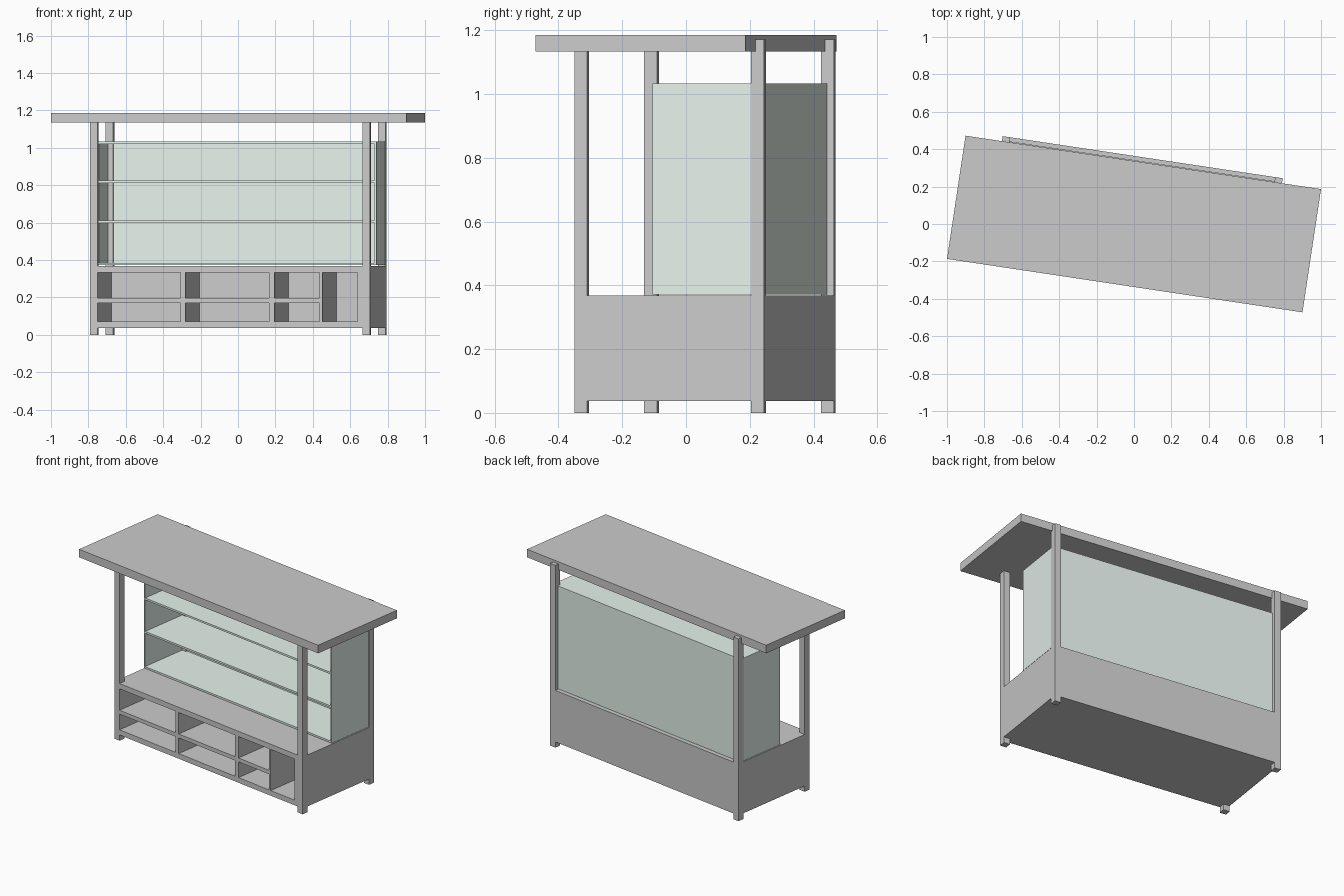
import bpy, bmesh, math
from mathutils import Matrix, Vector

if "Cube" in bpy.data.objects:
    bpy.data.objects.remove(bpy.data.objects["Cube"])

ROT = Matrix.Rotation(math.radians(-8.55), 4, 'Z')   # whole stall is turned on its axis
L, R, F, B = -0.764, 0.75, -0.2416, 0.36             # footprint of the base
P = 0.041                                            # post thickness

glass = bpy.data.materials.new("pale_glass")
glass.diffuse_color = (0.80, 0.90, 0.85, 1)
glass.use_nodes = True
glass.node_tree.nodes["Principled BSDF"].inputs["Base Color"].default_value = glass.diffuse_color


def boxes(name, spans, mat=None):
    """One object made of boxes given as (x0, x1, y0, y1, z0, z1)."""
    bm = bmesh.new()
    for x0, x1, y0, y1, z0, z1 in spans:
        size = Matrix.Diagonal((x1 - x0, y1 - y0, z1 - z0, 1))
        mid = Vector(((x0 + x1) / 2, (y0 + y1) / 2, (z0 + z1) / 2))
        bmesh.ops.create_cube(bm, size=1, matrix=ROT @ Matrix.Translation(mid) @ size)
    me = bpy.data.meshes.new(name)
    bm.to_mesh(me)
    bm.free()
    ob = bpy.data.objects.new(name, me)
    bpy.context.collection.objects.link(ob)
    if mat:
        me.materials.append(mat)
    return ob


# Counter base with storage openings cut into the front
base = boxes("counter_base", [(L, R, F, B, 0.037, 0.368)])
back = F + 0.5
rows = [(0.07, 0.171), (0.196, 0.334)]
columns = [(L + P, -0.2745), (-0.2475, 0.204), (0.2335, 0.477)]
holes = [(a, b, F - 0.1, back, z0, z1) for a, b in columns for z0, z1 in rows]
holes.append((0.493, 0.6825, F - 0.1, back, 0.07, 0.334))
cutter = boxes("opening_cutter", holes)
cutter.hide_render = True
mod = base.modifiers.new("openings", 'BOOLEAN')
mod.operation = 'DIFFERENCE'
mod.solver = 'EXACT'
mod.object = cutter
bpy.context.view_layer.objects.active = base
bpy.ops.object.modifier_apply(modifier=mod.name)
bpy.data.objects.remove(cutter)

# Corner posts: legs below the base, uprights above; back pair rises past the roof underside
for side, x in (("left", L), ("right", R - P)):
    for end, y, top in (("front", F, 1.135), ("back", B - P, 1.172)):
        boxes(f"{end}_{side}_post", [(x, x + P, y, y + P, 0, 0.037),
                                     (x, x + P, y, y + P, 0.368, top)])

# Roof slab
boxes("roof", [(-0.961, 0.961, -0.333, 0.333, 1.134, 1.186)])

# Display case, open at the front
cl, cr, cf, cb, cz0, cz1, t = L + 0.002, R - 0.002, 0.006, 0.338, 0.372, 1.033, 0.01
boxes("case_sides", [(cl, cl + t, cf, cb, cz0, cz1), (cr - t, cr, cf, cb, cz0, cz1)], glass)
boxes("case_back", [(cl + t, cr - t, cb - t, cb, cz0, cz1)], glass)
boxes("case_shelves", [(cl + t, cr - t, cf, cb - t, z, z + 0.012)
                       for z in (cz0, 0.598, 0.813, cz1 - 0.012)], glass)
